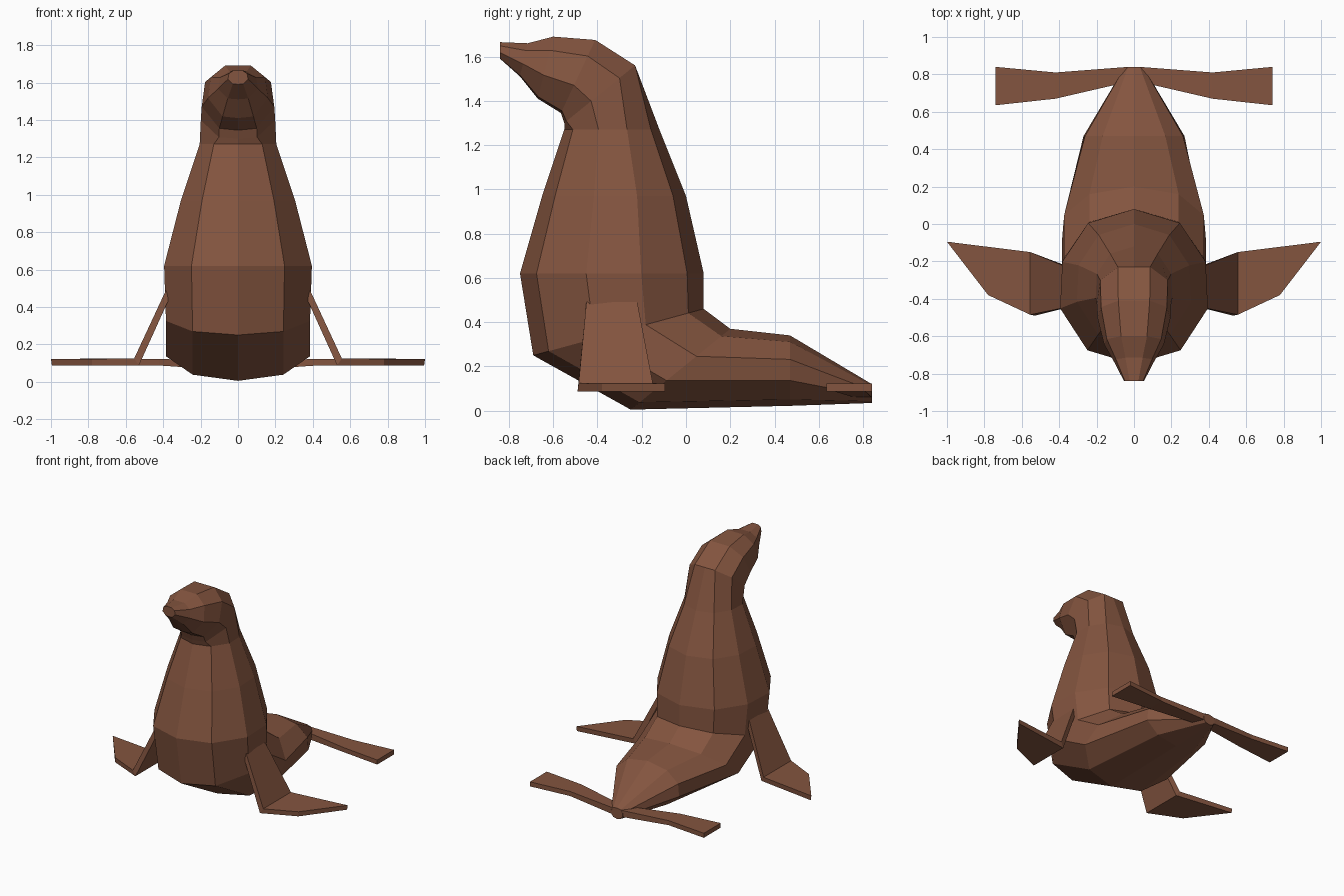
import bpy

if "Cube" in bpy.data.objects:
    bpy.data.objects.remove(bpy.data.objects["Cube"])

mat = bpy.data.materials.new("brown_hide")
mat.diffuse_color = (0.23, 0.09, 0.05, 1)
mat.use_nodes = True
mat.node_tree.nodes["Principled BSDF"].inputs["Base Color"].default_value = mat.diffuse_color


def loft(name, rings):
    """Skin a list of equal-length rings and cap both ends."""
    n = len(rings[0])
    verts = [p for r in rings for p in r]
    faces = [(k * n + i, k * n + (i + 1) % n, (k + 1) * n + (i + 1) % n, (k + 1) * n + i)
             for k in range(len(rings) - 1) for i in range(n)]
    faces += [tuple(range(n))[::-1], tuple(range(len(verts) - n, len(verts)))]
    me = bpy.data.meshes.new(name)
    me.from_pydata(verts, [], faces)
    me.materials.append(mat)
    ob = bpy.data.objects.new(name, me)
    bpy.context.collection.objects.link(ob)
    # consistent outward normals
    bpy.context.view_layer.objects.active = ob
    ob.select_set(True)
    bpy.ops.object.mode_set(mode='EDIT')
    bpy.ops.mesh.select_all(action='SELECT')
    bpy.ops.mesh.normals_make_consistent(inside=False)
    bpy.ops.object.mode_set(mode='OBJECT')
    ob.select_set(False)
    return ob


# Half cross-sections: (fraction from belly to back, fraction of half width)
BODY = [(0, 0), (.09, .63), (.36, 1), (.66, .97), (.91, .62), (1, 0)]
HEAD = [(0, 0), (.03, .5), (.38, .97), (.78, .88), (1, .42), (1, 0)]


def section(shape, y0, z0, y1, z1, w):
    half = [(w * x, y0 + (y1 - y0) * t, z0 + (z1 - z0) * t) for t, x in shape]
    return half + [(-x, y, z) for x, y, z in half[-2:0:-1]]


# Head, neck, torso and tail: belly point, back point, half width
head = [(-.84, 1.59, -.84, 1.665, .055),
        (-.75, 1.51, -.715, 1.66, .11),
        (-.67, 1.41, -.60, 1.69, .165),
        (-.565, 1.345, -.41, 1.675, .20),
        (-.55, 1.30, -.23, 1.56, .205)]
body = [(-.55, 1.27, -.12, 1.27, .205),
        (-.65, .97, 0, .97, .305),
        (-.75, .62, .08, .62, .395),
        (-.69, .25, .08, .46, .385),
        (-.25, .005, .20, .37, .385),
        (.47, .022, .47, .34, .27),
        (.84, .035, .84, .12, .05)]
loft("body", [section(HEAD, *r) for r in head] + [section(BODY, *r) for r in body])


# Flippers: rings of four corners, mirrored left and right
def flippers(name, rings):
    for side, s in (("right", 1), ("left", -1)):
        loft(f"{name}_{side}", [[(s * x, y, z) for x, y, z in r] for r in rings])


flippers("front_flipper", [
    [(.37, -.45, .44), (.37, -.22, .44), (.385, -.22, .49), (.385, -.45, .49)],
    [(.53, -.49, .087), (.53, -.16, .087), (.555, -.15, .125), (.555, -.485, .125)],
    [(.78, -.38, .087), (.995, -.095, .087), (1.0, -.095, .122), (.78, -.38, .122)]])

flippers("rear_flipper", [
    [(.03, .76, .06), (.03, .84, .06), (.03, .84, .11), (.03, .76, .11)],
    [(.42, .67, .087), (.42, .81, .087), (.42, .81, .122), (.42, .67, .122)],
    [(.74, .635, .087), (.74, .84, .087), (.74, .84, .122), (.74, .635, .122)]])
